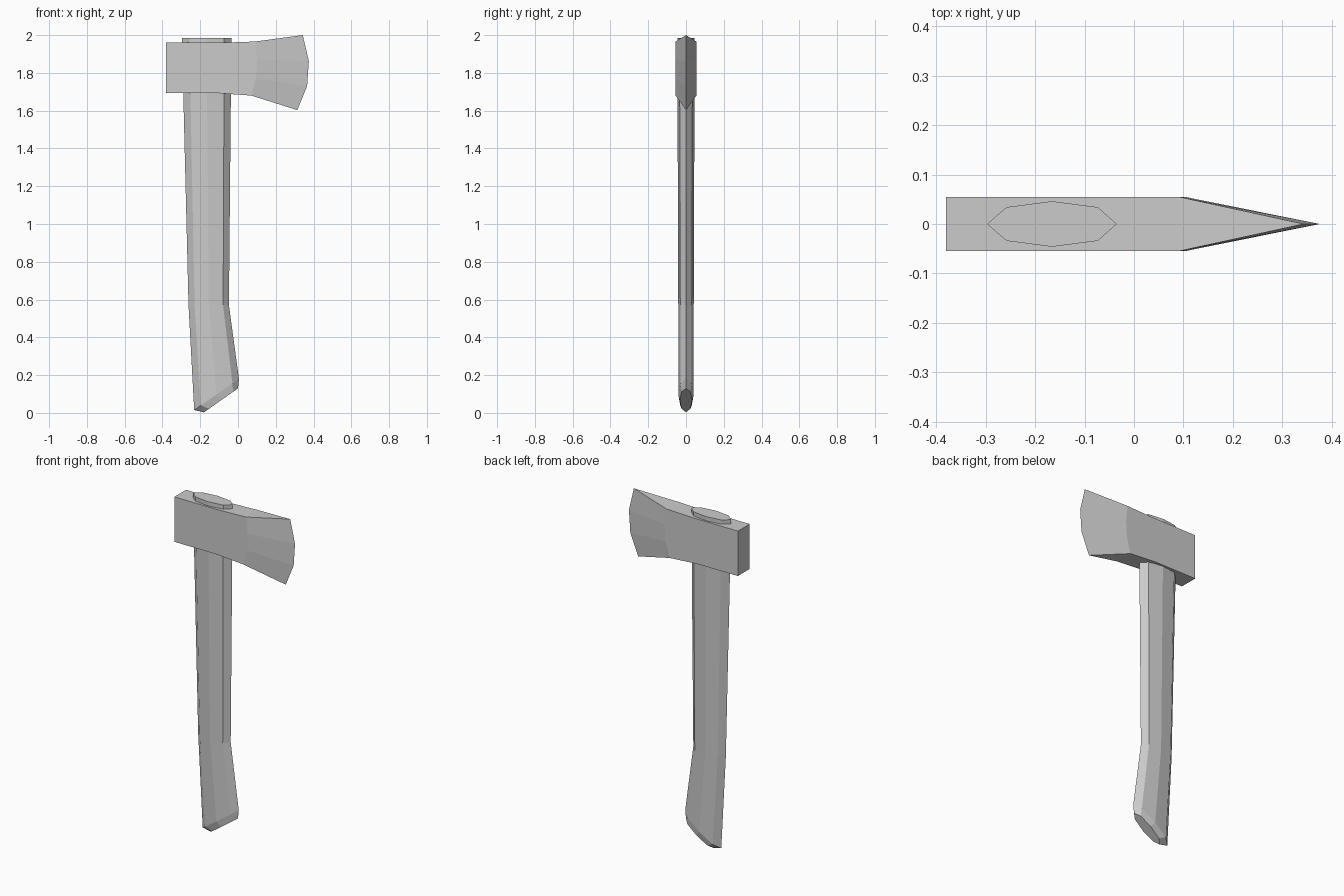
import bpy, bmesh

if "Cube" in bpy.data.objects:
    bpy.data.objects.remove(bpy.data.objects["Cube"])


def finish(name, bm):
    bmesh.ops.recalc_face_normals(bm, faces=bm.faces)
    mesh = bpy.data.meshes.new(name)
    bm.to_mesh(mesh)
    bm.free()
    obj = bpy.data.objects.new(name, mesh)
    bpy.context.collection.objects.link(obj)
    return obj


# Handle: eight-sided rings lofted from (back x, z), (front x, z), half width
stations = [
    ((-0.297, 1.985), (-0.035, 1.985), 0.046),
    ((-0.262, 0.57), (-0.048, 0.57), 0.041),
    ((-0.232, 0.015), (0.005, 0.18), 0.041),
    ((-0.180, 0.003), (0.000, 0.13), 0.032),
]
section = [(0, 0), (0.15, 0.74), (0.5, 1), (0.855, 0.74),
           (1, 0), (0.855, -0.74), (0.5, -1), (0.15, -0.74)]
bm = bmesh.new()
rings = []
for (xb, zb), (xf, zf), w in stations:
    rings.append([bm.verts.new((xb + t * (xf - xb), s * w, zb + t * (zf - zb)))
                  for t, s in section])
for a, b in zip(rings, rings[1:]):
    for i in range(8):
        j = (i + 1) % 8
        bm.faces.new((a[i], a[j], b[j], b[i]))
bm.faces.new(rings[0])
bm.faces.new(rings[-1])
finish("handle", bm)

# Axe head: flat cheeks, then a wedge tapering to a curved cutting edge
HALF = 0.055
poll = [(-0.11, 1.693), (-0.38, 1.693), (-0.38, 1.96), (-0.08, 1.96)]
shoulder = [(0.09, 1.966), (0.102, 1.87), (0.095, 1.77), (0.07, 1.68)]
edge = [(0.343, 2.0), (0.375, 1.862), (0.366, 1.73), (0.314, 1.603)]
bm = bmesh.new()
cutting = [bm.verts.new((x, 0, z)) for x, z in edge]
sides = []
for y in (-HALF, HALF):
    cheek = [bm.verts.new((x, y, z)) for x, z in poll + shoulder]
    bm.faces.new(cheek)
    front = cheek[4:]
    for i in range(3):
        bm.faces.new((front[i], cutting[i], cutting[i + 1], front[i + 1]))
    sides.append(cheek)
left, right = sides
for i, j in ((0, 1), (1, 2), (2, 3), (3, 4), (7, 0)):
    bm.faces.new((left[i], left[j], right[j], right[i]))
bm.faces.new((left[4], cutting[0], right[4]))
bm.faces.new((left[7], cutting[3], right[7]))
finish("axe_head", bm)
